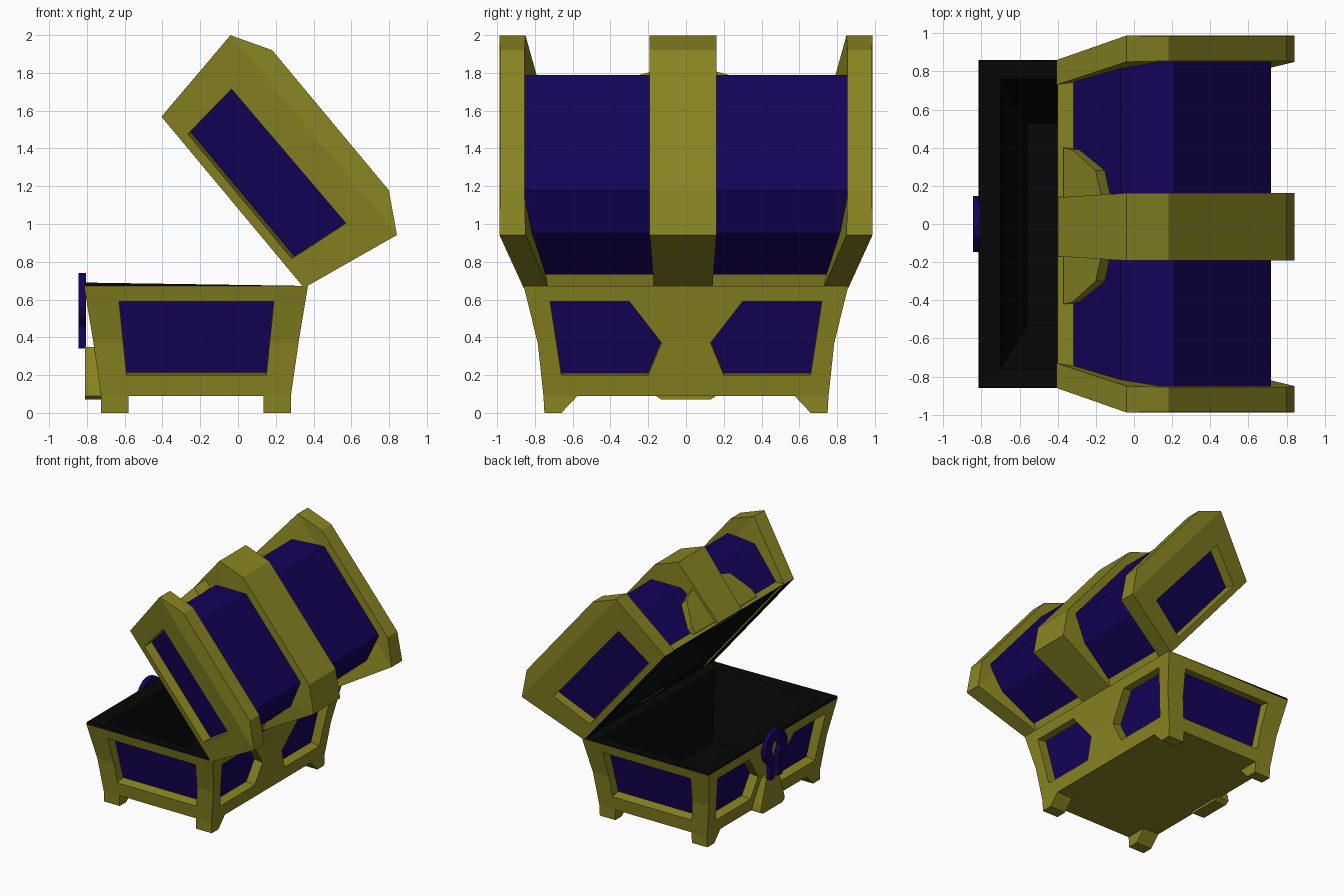
import bpy, bmesh
from math import sin, cos, radians
from mathutils import Vector

if "Cube" in bpy.data.objects:
    bpy.data.objects.remove(bpy.data.objects["Cube"])

OLIVE, PURPLE, BLACK = 0, 1, 2
MATS = []
for name, col in (("olive", (.25, .235, .016, 1)), ("purple", (.007, .001, .10, 1)), ("black", (.002, .002, .002, 1))):
    m = bpy.data.materials.new(name)
    m.diffuse_color = col
    m.use_nodes = True
    m.node_tree.nodes["Principled BSDF"].inputs["Base Color"].default_value = m.diffuse_color
    MATS.append(m)


def loft(name, rings, mats=OLIVE):
    """Closed solid through equal rings; mats = one index, or one per cap/segment."""
    n = len(rings[0])
    if isinstance(mats, int):
        mats = [mats] * (len(rings) + 1)
    bm = bmesh.new()
    vs = [[bm.verts.new(p) for p in r] for r in rings]
    bm.faces.new(vs[0]).material_index = mats[0]
    for k in range(len(rings) - 1):
        for i in range(n):
            j = (i + 1) % n
            f = bm.faces.new((vs[k][i], vs[k][j], vs[k + 1][j], vs[k + 1][i]))
            f.material_index = mats[k + 1]
    bm.faces.new(vs[-1]).material_index = mats[-1]
    bmesh.ops.recalc_face_normals(bm, faces=bm.faces)
    me = bpy.data.meshes.new(name)
    bm.to_mesh(me)
    bm.free()
    for m in MATS:
        me.materials.append(m)
    ob = bpy.data.objects.new(name, me)
    bpy.context.collection.objects.link(ob)
    return ob


def prism(name, pts, d0, d1, mat=OLIVE):
    return loft(name, [[Vector(p) + Vector(d) for p in pts] for d in (d0, d1)], mat)


def inset_panel(body, name, pts, outward, depth=.08):
    """Cut a recess along the wall's normal and set a purple panel at its bottom."""
    p = [Vector(q) for q in pts]
    n = (p[1] - p[0]).cross(p[-1] - p[0]).normalized()
    if n.dot(Vector(outward)) < 0:
        n = -n
    cut = prism(name + "_cutter", p, n * .08, n * -(depth + .005))
    cut.hide_render = True
    cut.hide_set(True)
    mod = body.modifiers.new(name, 'BOOLEAN')
    mod.operation, mod.solver, mod.object = 'DIFFERENCE', 'EXACT', cut
    prism(name, p, n * -depth, n * -(depth + .015), PURPLE)


def rect(a0, a1, y0, y1, h):
    return [(a0, y0, h), (a1, y0, h), (a1, y1, h), (a0, y1, h)]


def lid(u, y, v):
    """Lid space (u = hinge to front, v = up when closed) to the open pose."""
    return (.34 - .64 * u + .768 * v, y, .68 + .768 * u + .64 * v)


def lid_rect(*a):
    return [lid(*p) for p in rect(*a)]


# Chest base: flared outside, black rim (lower at the hinge) and sloped interior
rim = [(x, y, z - (.018 if x > 0 else 0)) for x, y, z in rect(-.81, .36, -.855, .855, .69)]
base = loft("chest_base", [
    rect(-.725, .28, -.755, .755, .09), rect(-.765, .32, -.785, .785, .37),
    rect(-.815, .37, -.86, .86, .672), rim,
    rect(-.70, .26, -.76, .76, .67), rect(-.56, .12, -.53, .53, .18)],
    [OLIVE, OLIVE, OLIVE, BLACK, BLACK, BLACK, BLACK])

# Base panels: one on each end, two pointed ones on front and back
half = ((.72, .59), (.30, .59), (.13, .37), (.20, .20), (.66, .20))
for s, side in ((-1, "left"), (1, "right")):
    inset_panel(base, side + "_end_panel",
                [(x, s * (.73 + .183 * z), z) for x, z in ((-.63, .59), (.19, .59), (.15, .2), (-.59, .2))],
                (0, s, 0))
    inset_panel(base, side + "_back_panel", [(.267 + .15 * z, s * y, z) for y, z in half], (1, 0, 0))
    inset_panel(base, side + "_front_panel", [(-.711 - .145 * z, s * y, z) for y, z in half], (-1, 0, 0))
    # Feet
    for x0, x1, end in ((-.725, -.58, "front"), (.135, .28, "back")):
        loft(f"{side}_{end}_foot", [rect(x0, x1, s * .66, s * .75, 0), rect(x0, x1, s * .57, s * .755, .095)])

# Clasp plate below the lock
prism("clasp_plate", [(-.70, y, z) for y, z in
      ((-.13, .07), (.13, .07), (.16, .09), (.15, .14), (.08, .35), (-.08, .35), (-.15, .14), (-.16, .09))],
      (0, 0, 0), (-.11, 0, 0))

# Lock: ring with a slotted stem
path = [((.08, .34), (.025, .34))]
for i in range(13):
    a = radians(-60 + 25 * i)
    path.append(((.15 * cos(a), .59 + .15 * sin(a)), (.06 * cos(a), .59 + .06 * sin(a))))
path.append(((-.08, .34), (-.025, .34)))
loft("lock_ring", [[(-.845, *o), (-.805, *o), (-.805, *i), (-.845, *i)] for o, i in path], PURPLE)

# Lid shell: black interior, bevelled olive rim, purple faceted top
loft("lid_shell", [
    lid_rect(.25, .9, -.53, .53, .30), lid_rect(.09, 1.05, -.72, .72, .01),
    lid_rect(-.02, 1.16, -.77, .77, 0), lid_rect(.02, 1.10, -.76, .76, .06),
    lid_rect(.025, 1.115, -.82, .82, .395), lid_rect(.14, .935, -.88, .88, .61)],
    [BLACK, BLACK, BLACK, OLIVE, PURPLE, PURPLE, PURPLE])

# Lid end frames with panels, and front gussets beside the middle band
for s, side in ((-1, "left"), (1, "right")):
    frame = loft(side + "_lid_frame", [
        lid_rect(-.02, 1.16, s * .73, s * .86, -.004),
        lid_rect(-.12, 1.257, s * .85, s * .988, .553),
        lid_rect(.09, 1.055, s * .855, s * .985, .672)], [BLACK, OLIVE, OLIVE, OLIVE])
    inset_panel(frame, side + "_lid_panel",
                [lid(u, s * (.86 + .232 * v), v) for u, v in ((.14, .045), (1.0, .045), (1.035, .375), (.10, .385))],
                (0, s, 0))
    gus = ((.12, .03), (.41, .03), (.40, .10), (.29, .285), (.12, .345))
    loft(side + "_lid_gusset", [[lid(1.14 + .17 * v - d, s * y - .01, v) for y, v in gus] for d in (0, .075)])

# Lid middle band wrapping over the shell
outer = ((-.02, .004), (-.12, .553), (.09, .672), (1.055, .672), (1.257, .553), (1.16, .004))
inner = ((.05, .004), (.07, .38), (.18, .55), (.90, .55), (1.07, .38), (1.085, .004))
rings = []
for o, i in zip(outer, inner):
    w = .155 if o[1] < .1 else .177
    rings.append([lid(o[0], -.015 - w, o[1]), lid(o[0], -.015 + w, o[1]),
                  lid(i[0], -.015 + w, i[1]), lid(i[0], -.015 - w, i[1])])
loft("lid_middle_band", rings)
